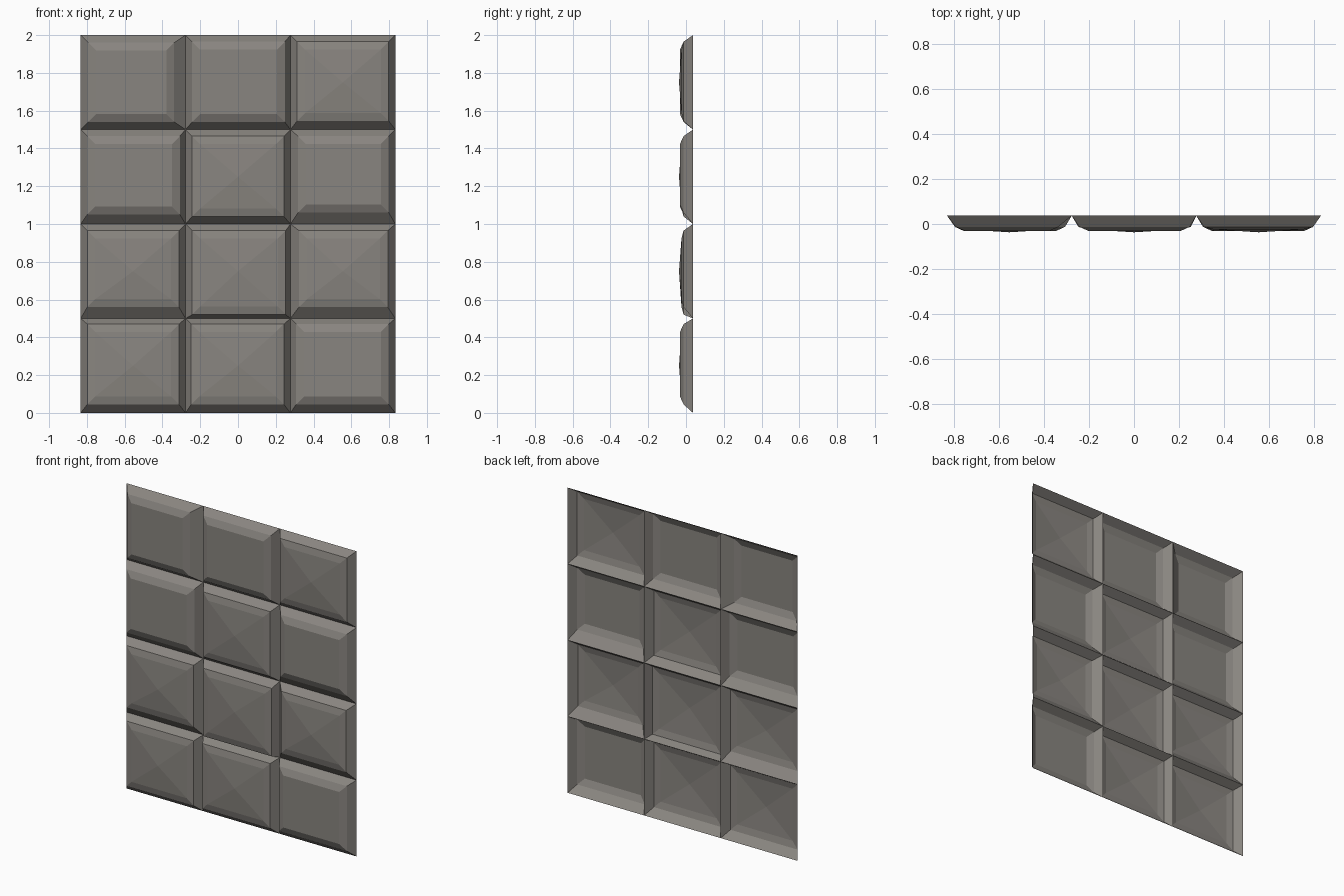
import bpy

if "Cube" in bpy.data.objects:
    bpy.data.objects.remove(bpy.data.objects["Cube"])

# Single flat stone colour
stone = bpy.data.materials.new("warm grey stone")
stone.diffuse_color = (0.25, 0.235, 0.215, 1)
stone.use_nodes = True
stone.node_tree.nodes["Principled BSDF"].inputs["Base Color"].default_value = stone.diffuse_color

W, H = 1.666 / 3, 0.5          # size of one tile
Y_EDGE, Y_SHOULDER, Y_FACE, Y_PEAK = 0.037, -0.013, -0.028, -0.037

# Per tile: outer bevel insets (left, right, bottom, top), peak height or None for a flat face.
# Rows run from the bottom up, columns from left to right.
TILES = [
    [((.035, .035, .045, .03), True), ((.03, .035, .045, .03), True), ((.03, .035, .045, .03), False)],
    [((.035, .035, .06, .035), True), ((.035, .025, .02, .035), True), ((.045, .04, .06, .035), True)],
    [((.035, .03, .05, .035), False), ((.035, .035, .04, .035), True), ((.04, .035, .06, .035), False)],
    [((.04, .06, .04, .04), False), ((.035, .03, .04, .035), False), ((.035, .035, .045, .035), True)],
]


def ring(x, z, insets, y):
    """Four corners of a tile rectangle pulled in by the insets."""
    l, r, b, t = insets
    return [(x + l, y, z + b), (x + W - r, y, z + b),
            (x + W - r, y, z + H - t), (x + l, y, z + H - t)]


def make_tile(row, col, insets, peaked):
    x, z = -1.5 * W + col * W, row * H
    inner = [i + 0.042 for i in insets]
    face_y = Y_FACE + 0.004 if peaked else Y_FACE - 0.004
    verts = (ring(x, z, (0, 0, 0, 0), Y_EDGE) + ring(x, z, insets, Y_SHOULDER)
             + ring(x, z, inner, face_y))
    # Two sloping bevel bands
    faces = [(k + i, k + (i + 1) % 4, k + 4 + (i + 1) % 4, k + 4 + i)
             for k in (0, 4) for i in range(4)]
    # Low pyramid or flat face in the middle
    if peaked:
        verts.append((x + W / 2, Y_PEAK, z + H / 2))
        faces += [(8 + i, 8 + (i + 1) % 4, 12) for i in range(4)]
    else:
        faces.append((8, 9, 10, 11))
    name = f"wall_tile_row{row + 1}_column{col + 1}"
    mesh = bpy.data.meshes.new(name)
    mesh.from_pydata(verts, [], faces)
    mesh.materials.append(stone)
    bpy.context.collection.objects.link(bpy.data.objects.new(name, mesh))


# Open-backed panel of 3 x 4 cushioned tiles
for row, tiles in enumerate(TILES):
    for col, (insets, peaked) in enumerate(tiles):
        make_tile(row, col, insets, peaked)
